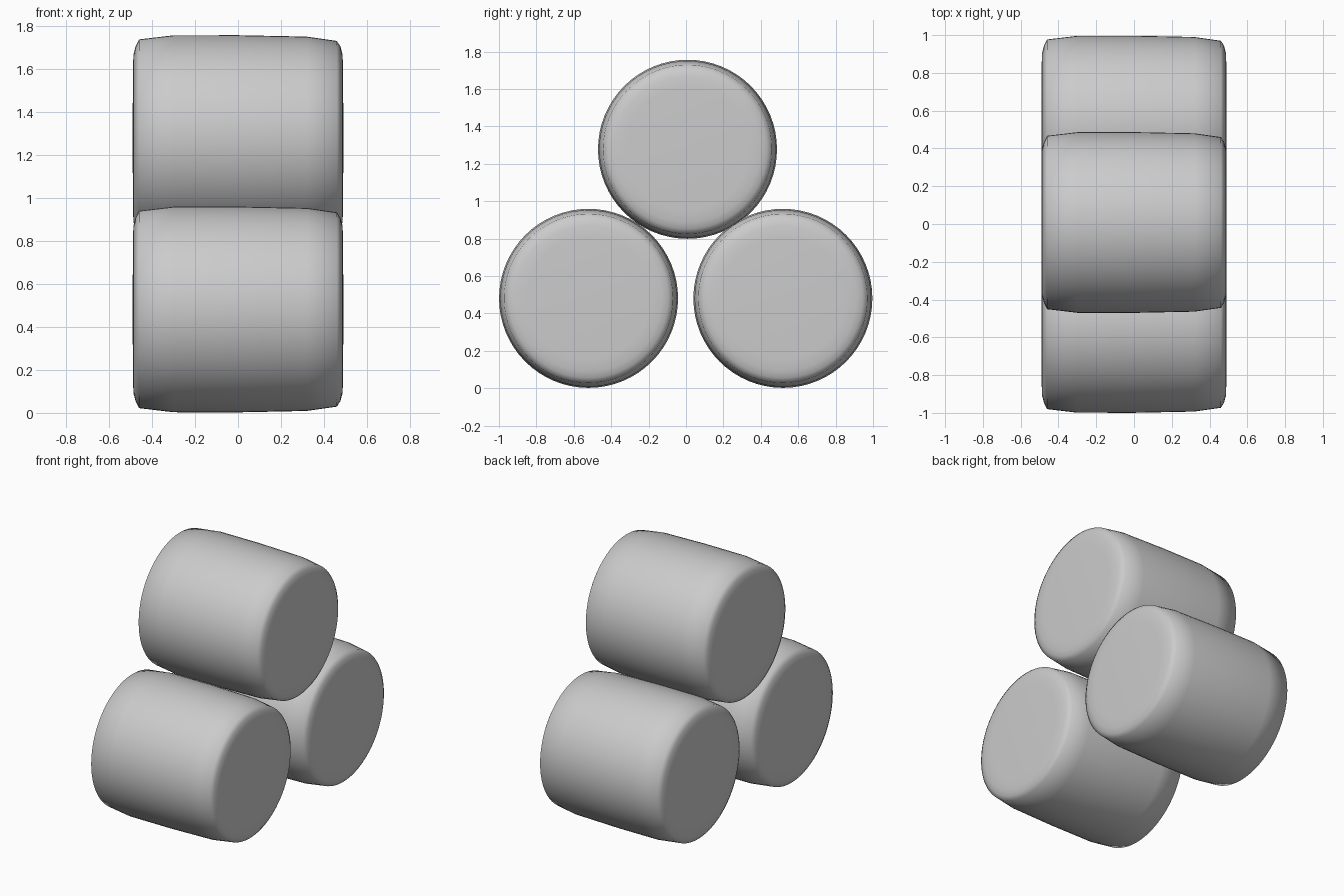
import bpy, bmesh, math

if "Cube" in bpy.data.objects:
    bpy.data.objects.remove(bpy.data.objects["Cube"])

SEG = 64
# lathe profile of one roll: (position along x, radius)
PROFILE = [(-0.49, 0.0), (-0.489, 0.33), (-0.486, 0.39), (-0.477, 0.425), (-0.46, 0.459),
           (-0.30, 0.478), (0.0, 0.4785), (0.32, 0.472), (0.46, 0.452),
           (0.477, 0.425), (0.486, 0.39), (0.489, 0.33), (0.49, 0.0)]

grey = bpy.data.materials.new("plain grey")
grey.diffuse_color = (0.6, 0.6, 0.6, 1)
grey.use_nodes = True
grey.node_tree.nodes["Principled BSDF"].inputs["Base Color"].default_value = grey.diffuse_color


def roll(name, y, z):
    """Rounded cylinder lying along x."""
    bm = bmesh.new()
    rings = []
    for x, r in PROFILE:
        if r == 0:
            rings.append([bm.verts.new((x, 0, 0))] * SEG)
        else:
            rings.append([bm.verts.new((x, r * math.cos(2 * math.pi * i / SEG),
                                        r * math.sin(2 * math.pi * i / SEG)))
                          for i in range(SEG)])
    for a, b in zip(rings, rings[1:]):
        for i in range(SEG):
            j = (i + 1) % SEG
            corners = list(dict.fromkeys((a[i], a[j], b[j], b[i])))
            bm.faces.new(corners).smooth = True
    bmesh.ops.recalc_face_normals(bm, faces=bm.faces)
    mesh = bpy.data.meshes.new(name)
    bm.to_mesh(mesh)
    bm.free()
    mesh.materials.append(grey)
    ob = bpy.data.objects.new(name, mesh)
    ob.location = (0, y, z)
    bpy.context.collection.objects.link(ob)


# two rolls side by side, one resting on top
roll("front_roll", -0.521, 0.481)
roll("back_roll", 0.518, 0.481)
roll("top_roll", 0.008, 1.278)
